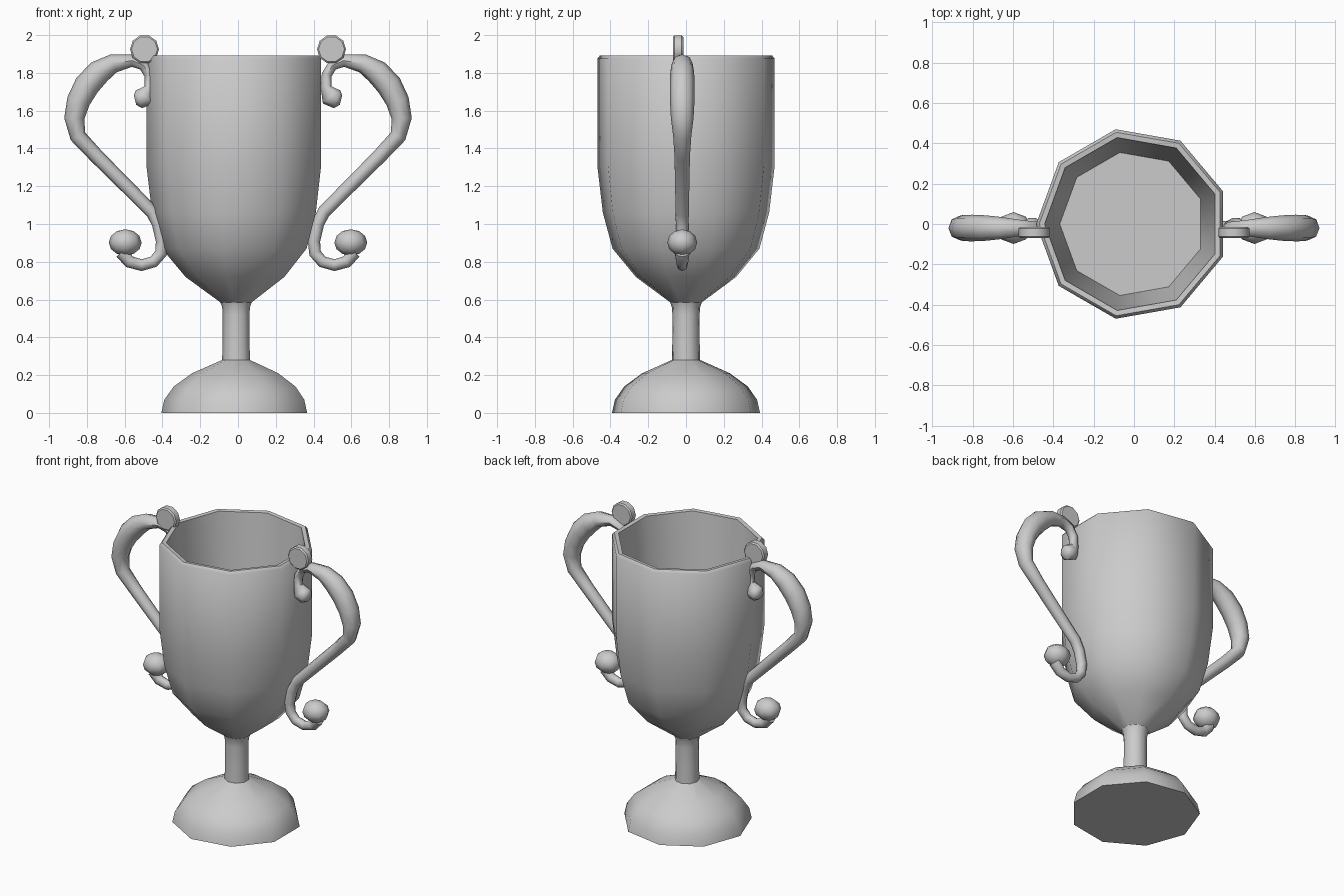
import bpy, bmesh, math
from mathutils import Vector, Matrix

if "Cube" in bpy.data.objects:
    bpy.data.objects.remove(bpy.data.objects["Cube"])

SIDES = 9
CX = -0.008      # the nine-sided bowl sits a touch off the origin
HY = -0.02       # depth of the handle plane


def finish(bm, name, angle=50):
    bmesh.ops.remove_doubles(bm, verts=bm.verts[:], dist=1e-5)
    mesh = bpy.data.meshes.new(name)
    bm.to_mesh(mesh)
    bm.free()
    ob = bpy.data.objects.new(name, mesh)
    bpy.context.collection.objects.link(ob)
    bpy.ops.object.select_all(action='DESELECT')
    ob.select_set(True)
    bpy.context.view_layer.objects.active = ob
    bpy.ops.object.shade_smooth_by_angle(angle=math.radians(angle))
    return ob


def lathe(name, profile):
    """Nine-sided turned part from (radius, z) points, with a vertex at -x."""
    bm = bmesh.new()
    rings = []
    for r, z in profile:
        if r == 0:
            rings.append([bm.verts.new((CX, 0, z))] * SIDES)
            continue
        rings.append([bm.verts.new((CX + r * math.cos(a), r * math.sin(a), z))
                      for a in (math.pi + k * math.tau / SIDES for k in range(SIDES))])
    for lo, hi in zip(rings, rings[1:]):
        for k in range(SIDES):
            n = (k + 1) % SIDES
            loop = list(dict.fromkeys((lo[k], lo[n], hi[n], hi[k])))
            bm.faces.new(loop)
    return finish(bm, name)


def sweep(bm, path, sides=8):
    """Tapered tube along (x, z, in-plane radius, depth radius) points."""
    pts = [Vector((x, HY, z)) for x, z, _, _ in path]
    rings = []
    for i, (_, _, rp, ry) in enumerate(path):
        t = (pts[min(i + 1, len(pts) - 1)] - pts[max(i - 1, 0)]).normalized()
        side = t.cross(Vector((0, 1, 0)))
        rings.append([bm.verts.new(pts[i] + side * rp * math.cos(a) + Vector((0, ry * math.sin(a), 0)))
                      for a in (k * math.tau / sides for k in range(sides))])
    for a, b in zip(rings, rings[1:]):
        for k in range(sides):
            n = (k + 1) % sides
            bm.faces.new((a[k], a[n], b[n], b[k]))
    bm.faces.new(rings[0][::-1])
    bm.faces.new(rings[-1])
    bmesh.ops.recalc_face_normals(bm, faces=bm.faces[:])


def mirror(ob):
    ob.modifiers.new("mirror", 'MIRROR').use_axis = (True, False, False)


# domed foot
lathe("base", [(0, 0), (0.398, 0), (0.382, 0.07), (0.332, 0.14), (0.235, 0.21), (0.076, 0.28)])
# stem flaring into the bowl
lathe("stem", [(0.076, 0.28), (0.073, 0.40), (0.073, 0.52), (0.076, 0.56), (0.085, 0.585)])
# bowl: outside wall, rim, inside wall and flat floor
lathe("bowl", [(0.085, 0.585), (0.27, 0.72), (0.395, 0.87), (0.447, 1.06), (0.477, 1.31),
               (0.477, 1.875), (0.462, 1.893), (0.435, 1.89), (0.36, 0.95), (0, 0.95)])

# scrolled handle, from the upper curl round to the lower curl
handle_path = [
    (0.545, 1.655, 0.025, 0.03), (0.525, 1.66, 0.05, 0.05), (0.49, 1.675, 0.055, 0.05),
    (0.466, 1.725, 0.028, 0.03), (0.470, 1.79, 0.027, 0.03), (0.50, 1.84, 0.028, 0.033),
    (0.56, 1.865, 0.033, 0.04), (0.66, 1.85, 0.05, 0.055), (0.735, 1.805, 0.065, 0.063),
    (0.80, 1.735, 0.068, 0.066), (0.845, 1.65, 0.062, 0.065), (0.866, 1.56, 0.054, 0.06),
    (0.848, 1.465, 0.043, 0.048), (0.75, 1.36, 0.039, 0.041), (0.455, 1.065, 0.035, 0.035),
    (0.422, 1.00, 0.034, 0.034), (0.402, 0.91, 0.033, 0.033), (0.408, 0.845, 0.032, 0.03),
    (0.447, 0.80, 0.031, 0.029), (0.51, 0.782, 0.031, 0.029), (0.575, 0.80, 0.033, 0.032),
    (0.615, 0.85, 0.036, 0.04)]
bm = bmesh.new()
sweep(bm, handle_path)
# knob ending the lower curl
bmesh.ops.create_uvsphere(bm, u_segments=8, v_segments=6, radius=1,
                          matrix=Matrix.Translation((0.597, HY, 0.902)) @ Matrix.Diagonal((0.087, 0.079, 0.07, 1)))
mirror(finish(bm, "handle"))

# small upright disc on top of each handle
bm = bmesh.new()
bmesh.ops.create_cone(bm, cap_ends=True, segments=10, radius1=0.077, radius2=0.077, depth=0.055,
                      matrix=Matrix.Translation((0.495, -0.042, 1.925)) @ Matrix.Rotation(math.pi / 2, 4, 'X')
                      @ Matrix.Rotation(math.pi / 10 * 0.0 + math.pi / 2, 4, 'Z'))
disc = finish(bm, "handle_disc")
mirror(disc)
bevel = disc.modifiers.new("bevel", 'BEVEL')
bevel.width, bevel.segments, bevel.angle_limit = 0.008, 1, math.radians(60)
